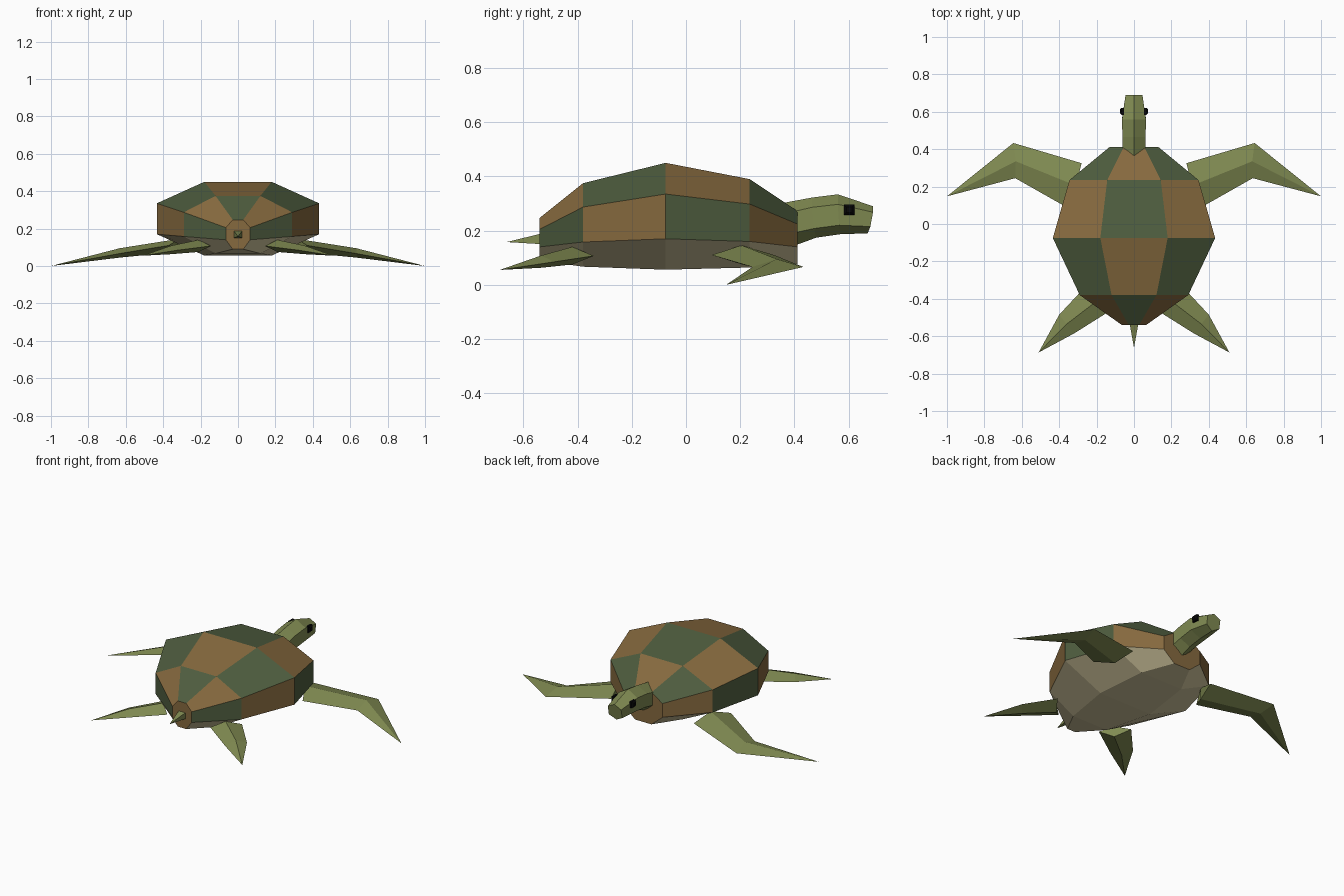
import bpy
import bmesh
from mathutils import Vector

cube = bpy.data.objects.get("Cube")
if cube:
    bpy.data.objects.remove(cube)


def material(name, rgb):
    mat = bpy.data.materials.new(name)
    mat.use_nodes = True
    mat.diffuse_color = (*rgb, 1)
    bsdf = next(n for n in mat.node_tree.nodes if n.type == 'BSDF_PRINCIPLED')
    bsdf.inputs["Base Color"].default_value = (*rgb, 1)
    return mat


skin = material("olive skin", (0.215, 0.255, 0.083))
green = material("shell green", (0.077, 0.109, 0.049))
brown = material("shell brown", (0.24, 0.143, 0.049))
belly = material("belly cream", (0.62, 0.55, 0.33))
black = material("eye black", (0.002, 0.002, 0.002))


def loft(name, rings, mats, tip=None, paint=None):
    """Skin equal-length rings, cap both ends or close the last ring to a tip."""
    n = len(rings[0])
    verts = [p for ring in rings for p in ring]
    faces, slots = [], []
    for r in range(len(rings) - 1):
        for k in range(n):
            a, b = r * n + k, r * n + (k + 1) % n
            faces.append((a, b, b + n, a + n))
            slots.append(paint(r, k) if paint else 0)
    last = (len(rings) - 1) * n
    faces.append(tuple(reversed(range(n))))
    if tip:
        verts.append(tip)
        faces += [(last + k, last + (k + 1) % n, len(verts) - 1) for k in range(n)]
    else:
        faces.append(tuple(range(last, last + n)))
    slots += [0] * (len(faces) - len(slots))
    mesh = bpy.data.meshes.new(name)
    mesh.from_pydata(verts, [], faces)
    for m in mats:
        mesh.materials.append(m)
    for poly, s in zip(mesh.polygons, slots):
        poly.material_index = s
    # Consistent outward normals
    bm = bmesh.new()
    bm.from_mesh(mesh)
    bmesh.ops.recalc_face_normals(bm, faces=bm.faces)
    bm.to_mesh(mesh)
    bm.free()
    obj = bpy.data.objects.new(name, mesh)
    bpy.context.collection.objects.link(obj)
    return obj


# Shell: octagonal rings (y, inner half width, outer half width, four heights)
def octagon(y, inner, outer, low, lower, upper, top):
    half = [(inner, top), (outer, upper), (outer, lower), (inner, low)]
    ring = half + [(-x, z) for x, z in reversed(half)]
    return [(x, y, z) for x, z in ring]


# Checkered plates above, plain belly on the three lower strips
def shell_paint(r, k):
    return 2 if k in (2, 3, 4) else (r + k) % 2


loft("shell", [
    octagon(-0.54, 0.028, 0.065, 0.09, 0.14, 0.205, 0.247),
    octagon(-0.38, 0.12, 0.29, 0.067, 0.158, 0.287, 0.375),
    octagon(-0.075, 0.18, 0.434, 0.056, 0.17, 0.335, 0.45),
    octagon(0.235, 0.143, 0.345, 0.064, 0.16, 0.298, 0.39),
    octagon(0.412, 0.055, 0.13, 0.077, 0.14, 0.224, 0.272),
], [brown, green, belly], paint=shell_paint)


# Head and neck: pointed hexagonal rings
def hexagon(y, y_low, w, bottom, lower, upper, top):
    ym = (y + y_low) / 2
    return [(0, y, top), (w, y, upper), (w, ym, lower),
            (0, y_low, bottom), (-w, ym, lower), (-w, y, upper)]


loft("head_and_neck", [
    hexagon(0.33, 0.36, 0.062, 0.13, 0.18, 0.255, 0.297),
    hexagon(0.465, 0.48, 0.062, 0.174, 0.208, 0.286, 0.322),
    hexagon(0.56, 0.57, 0.064, 0.187, 0.22, 0.297, 0.334),
    hexagon(0.69, 0.67, 0.045, 0.19, 0.215, 0.268, 0.29),
], [skin])

# Tail
loft("tail", [[(x, -0.53, z) for x, z in
               ((-0.024, 0.15), (0.024, 0.15), (0.024, 0.19), (-0.024, 0.19))]],
     [skin], tip=(0, -0.662, 0.158))


# Flippers: diamond rings given by leading edge, ridge, trailing edge, thickness
def diamond(lead, ridge, trail, drop):
    keel = Vector(ridge) - Vector((0, 0, drop))
    return [lead, ridge, trail, tuple(keel)]


def mirrored(side, points):
    return [(side * x, y, z) for x, y, z in points]


# Eyes: square studs that taper outwards (distance from centre, half size)
def square(x, h):
    return [(x, 0.602 + dy, 0.277 + dz)
            for dy, dz in ((-h, -h), (h, -h), (h, h), (-h, h))]


front_rings = [
    diamond((0.28, 0.325, 0.11), (0.31, 0.205, 0.146), (0.37, 0.095, 0.11), 0.07),
    diamond((0.645, 0.433, 0.066), (0.632, 0.335, 0.095), (0.635, 0.245, 0.066), 0.05),
]
back_rings = [
    diamond((0.265, -0.34, 0.107), (0.21, -0.42, 0.14), (0.145, -0.475, 0.107), 0.065),
    diamond((0.4, -0.485, 0.085), (0.36, -0.535, 0.108), (0.32, -0.585, 0.085), 0.045),
]
eye_rings = [square(0.053, 0.019), square(0.067, 0.019), square(0.076, 0.01)]

for side, label in ((1, "left"), (-1, "right")):
    for name, rings, tip in (("front_flipper", front_rings, (1, 0.148, 0)),
                             ("back_flipper", back_rings, (0.51, -0.687, 0.055))):
        loft(f"{label}_{name}", [mirrored(side, r) for r in rings], [skin],
             tip=(side * tip[0], tip[1], tip[2]))
    loft(f"{label}_eye", [mirrored(side, r) for r in eye_rings], [black])
